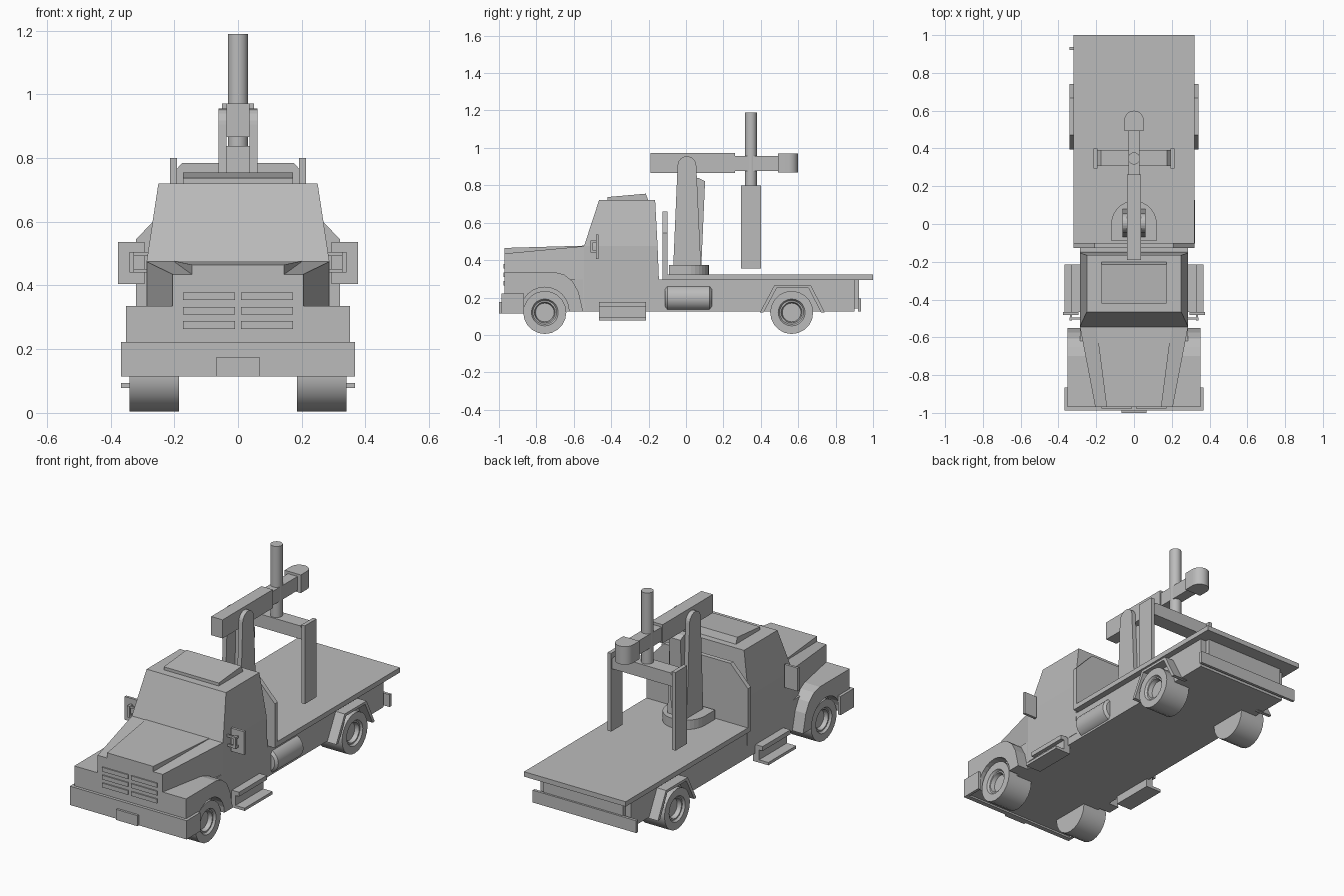
import bpy, bmesh, math

grey = bpy.data.materials.new("plain_grey")
grey.diffuse_color = (0.5, 0.5, 0.5, 1)


def finish(name, bm, smooth=False):
    bmesh.ops.remove_doubles(bm, verts=bm.verts, dist=1e-5)
    bmesh.ops.recalc_face_normals(bm, faces=bm.faces)
    me = bpy.data.meshes.new(name)
    bm.to_mesh(me)
    bm.free()
    me.materials.append(grey)
    ob = bpy.data.objects.new(name, me)
    bpy.context.collection.objects.link(ob)
    if smooth:
        bpy.ops.object.select_all(action='DESELECT')
        ob.select_set(True)
        bpy.context.view_layer.objects.active = ob
        bpy.ops.object.shade_smooth_by_angle(angle=math.radians(35))
    return ob


def loft(name, rings, smooth=False):
    """Skin closed rings of equal length and cap both ends."""
    bm = bmesh.new()
    vs = [[bm.verts.new(p) for p in r] for r in rings]
    n = len(vs[0])
    for a, b in zip(vs, vs[1:]):
        for i in range(n):
            bm.faces.new((a[i], a[(i + 1) % n], b[(i + 1) % n], b[i]))
    bm.faces.new(vs[0])
    bm.faces.new(vs[-1])
    return finish(name, bm, smooth)


def prism(name, pts, axis, a, b, smooth=False):
    """Extrude a 2D outline along x (y,z points), y (x,z points) or z (x,y points)."""
    put = {'x': lambda p, t: (t, p[0], p[1]),
           'y': lambda p, t: (p[0], t, p[1]),
           'z': lambda p, t: (p[0], p[1], t)}[axis]
    return loft(name, [[put(p, t) for p in pts] for t in (a, b)], smooth)


def box(name, x0, x1, y0, y1, z0, z1):
    return prism(name, [(x0, y0), (x1, y0), (x1, y1), (x0, y1)], 'z', z0, z1)


def arc(cx, cy, r, a0, a1, n):
    return [(cx + r * math.cos(math.radians(a0 + (a1 - a0) * i / n)),
             cy + r * math.sin(math.radians(a0 + (a1 - a0) * i / n))) for i in range(n + 1)]


def circle(cx, cy, r, n):
    return arc(cx, cy, r, 0, 360, n)[:-1]


def rect(x, y0, y1, z):
    return [(-x, y0, z), (x, y0, z), (x, y1, z), (-x, y1, z)]


def wheel(name, s, x0, x1, y, r=0.115, z=0.12):
    prof = [(x0, 0.06), (x0, r), (x1, r), (x1, 0.072), (x1 - 0.012, 0.064),
            (x1 - 0.012, 0.056), (x1 - 0.035, 0.05)]
    loft(name, [[(s * px, py, pz) for py, pz in circle(y, z, pr, 20)] for px, pr in prof], True)


# Chassis, deck and rear bar
box("chassis", -0.285, 0.285, -0.95, 0.9, 0.125, 0.296)
box("deck", -0.32, 0.32, -0.125, 1.0, 0.294, 0.322)
box("rear_bar", -0.342, 0.31, 0.92, 0.936, 0.125, 0.195)
box("rear_bar_mount", -0.25, 0.25, 0.89, 0.925, 0.14, 0.294)

# Cab with tapered windshield section, roof hatch and bulkhead
loft("cab", [rect(0.287, -0.545, -0.14, 0.17), rect(0.287, -0.545, -0.152, 0.475),
             rect(0.25, -0.465, -0.165, 0.72)])
prism("roof_hatch", [(-0.42, 0.715), (-0.42, 0.737), (-0.215, 0.755), (-0.2, 0.715)],
      'x', -0.173, 0.173)
prism("bulkhead", [(-0.32, 0.294), (0.32, 0.294), (0.32, 0.545), (0.21, 0.66),
                   (-0.21, 0.66), (-0.32, 0.545)], 'y', -0.126, -0.1)

# Hood with raised centre
loft("hood", [[(-w, y, 0.125), (w, y, 0.125), (w, y, z), (-w, y, z)]
              for w, y, z in ((0.205, -0.97, 0.435), (0.287, -0.54, 0.475))])
loft("hood_bulge", [[(-w, y, 0.42), (w, y, 0.42), (w, y, z), (-w, y, z)]
                    for w, y, z in ((0.145, -0.97, 0.465), (0.2, -0.545, 0.477))])

# Grille slots
for s in (-1, 1):
    for i in range(3):
        z = 0.366 - 0.045 * i
        xa, xb = sorted((s * 0.01, s * 0.173))
        box("grille_slot", xa, xb, -0.977, -0.965, z - 0.012, z + 0.012)

# Front bumper with wrapped ends and plate
prism("front_bumper", [(-0.368, -0.987), (0.368, -0.987), (0.368, -0.865), (0.352, -0.865),
                       (0.352, -0.96), (-0.352, -0.96), (-0.352, -0.865), (-0.368, -0.865)],
      'z', 0.115, 0.222)
box("front_plate", -0.067, 0.067, -1.0, -0.985, 0.115, 0.175)

fender = ([(-0.97, 0.125), (-0.97, 0.335), (-0.70, 0.335), (-0.65, 0.322), (-0.605, 0.285),
           (-0.575, 0.23), (-0.55, 0.125)] + arc(-0.755, 0.125, 0.13, 0, 180, 12))
arch = [(0.395, 0.12), (0.472, 0.265), (0.668, 0.265), (0.742, 0.12),
        (0.722, 0.12), (0.655, 0.25), (0.485, 0.25), (0.415, 0.12)]

# Mirrored parts
for s, side in ((-1, "left"), (1, "right")):
    def mbox(name, x0, x1, *r):
        a, b = sorted((s * x0, s * x1))
        box(f"{side}_{name}", a, b, *r)
    prism(f"{side}_front_fender", fender, 'x', s * 0.2, s * 0.352)
    prism(f"{side}_rear_fender", arch, 'x', s * 0.25, s * 0.342)
    wheel(f"{side}_front_wheel", s, 0.185, 0.34, -0.755)
    wheel(f"{side}_rear_wheel", s, 0.185, 0.34, 0.565)
    # Cab steps
    mbox("upper_step", 0.27, 0.332, -0.465, -0.215, 0.15, 0.175)
    mbox("step_riser", 0.27, 0.31, -0.465, -0.215, 0.085, 0.155)
    mbox("lower_step", 0.27, 0.368, -0.465, -0.215, 0.078, 0.094)
    # Mirror and its bracket
    mbox("mirror", 0.293, 0.376, -0.482, -0.467, 0.405, 0.537)
    mbox("mirror_bracket_upright", 0.327, 0.341, -0.51, -0.498, 0.44, 0.505)
    for z in (0.44, 0.493):
        mbox("mirror_bracket_arm", 0.28, 0.341, -0.505, -0.495, z, z + 0.012)
        mbox("mirror_bracket_stub", 0.328, 0.34, -0.503, -0.478, z, z + 0.012)
    # Crane column plate
    plate = [(-0.07, 0.322), (0.082, 0.322)] + arc(0.005, 0.905, 0.05, 0, 180, 12)
    prism(f"{side}_column_plate", plate, 'x', s * 0.036, s * 0.061)
    # Hanging leg of the lifting frame
    mbox("lifting_leg", 0.192, 0.214, 0.295, 0.4, 0.355, 0.8)

# Fuel tank on the right with rounded ends
loft("fuel_tank", [[(x, y, z) for x, z in circle(0.255, 0.198, r, 24)]
                   for y, r in ((-0.112, 0.055), (-0.1, 0.069), (0.126, 0.069), (0.138, 0.055))], True)

# Crane base, strut and boom
prism("crane_base", [(-0.12, -0.09), (0.12, -0.09)] + arc(0, 0.002, 0.12, 0, 180, 16),
      'z', 0.32, 0.375)
prism("crane_strut", [(0.02, 0.37), (0.082, 0.37), (0.102, 0.822), (0.07, 0.838), (0.03, 0.838)],
      'x', -0.036, 0.036)
box("boom", -0.036, 0.036, -0.19, 0.262, 0.866, 0.972)
box("boom_extension", -0.03, 0.03, 0.25, 0.5, 0.877, 0.957)
prism("boom_head", [(-0.051, 0.492), (0.051, 0.492)] + arc(0, 0.549, 0.051, 0, 180, 12),
      'z', 0.868, 0.971, True)

# Lifting cylinder and cross bar
prism("lifting_cylinder", circle(0, 0.347, 0.032, 24), 'z', 0.76, 1.19, True)
prism("cross_bar", [(-0.193, 0.71), (0.193, 0.71), (0.193, 0.765), (0.175, 0.785),
                    (-0.175, 0.785), (-0.193, 0.765)], 'y', 0.308, 0.392)
